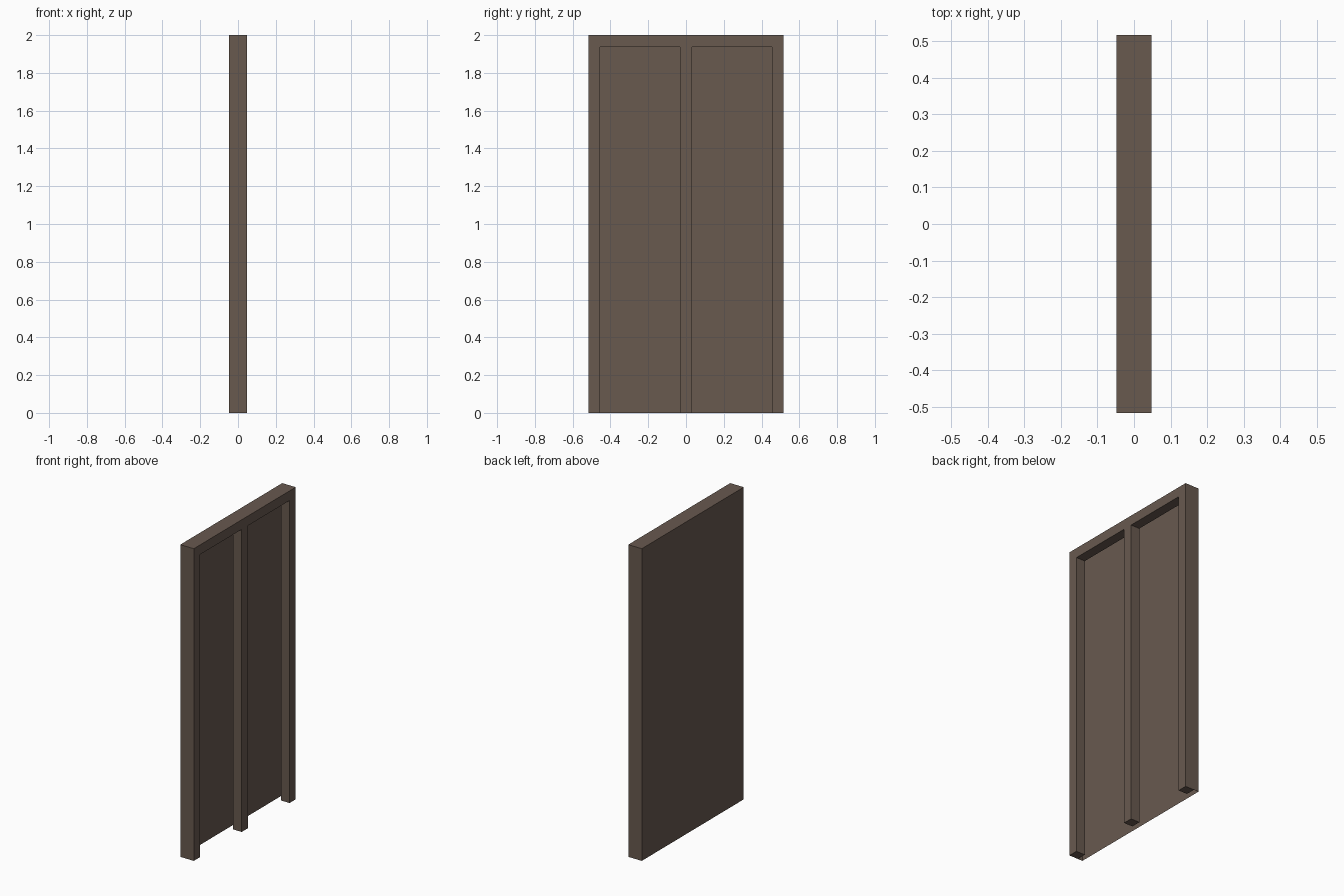
import bpy, bmesh
from mathutils import Vector

old = bpy.data.objects.get("Cube")
if old:
    bpy.data.objects.remove(old, do_unlink=True)

HALF_W, HEIGHT = 0.516, 2.0      # overall width (y) and height
BACK, FRONT = -0.048, 0.048      # overall thickness (x)
TIMBER = 0.062                   # square timber section
SEAT = FRONT - TIMBER            # rear plane of the frame

# Brown wood
wood = bpy.data.materials.new("brown_wood")
wood.use_nodes = True
color = (0.138, 0.100, 0.078, 1)
wood.diffuse_color = color
bsdf = next(n for n in wood.node_tree.nodes if n.type == 'BSDF_PRINCIPLED')
bsdf.inputs["Base Color"].default_value = color
bsdf.inputs["Roughness"].default_value = 0.8


def finish(name, bm):
    mesh = bpy.data.meshes.new(name)
    bm.to_mesh(mesh)
    bm.free()
    mesh.materials.append(wood)
    obj = bpy.data.objects.new(name, mesh)
    bpy.context.collection.objects.link(obj)
    return obj


def extrude_profile(bm, points, x0, x1):
    """Extrude a closed (y, z) outline from x0 to x1."""
    face = bm.faces.new([bm.verts.new((x0, y, z)) for y, z in points])
    result = bmesh.ops.extrude_face_region(bm, geom=[face])
    moved = [v for v in result["geom"] if isinstance(v, bmesh.types.BMVert)]
    bmesh.ops.translate(bm, verts=moved, vec=(x1 - x0, 0, 0))
    bmesh.ops.recalc_face_normals(bm, faces=bm.faces)


# Frame: top rail with three uprights, open at the floor
rail = HEIGHT - TIMBER
inner, mid = HALF_W - TIMBER, TIMBER / 2
half = [(HALF_W, HEIGHT), (HALF_W, 0), (inner, 0), (inner, rail), (mid, rail), (mid, 0)]
outline = half + [(-y, z) for y, z in reversed(half)]
bm = bmesh.new()
extrude_profile(bm, outline, SEAT, FRONT)
finish("timber_frame", bm)

# Backing: shallow shell behind the frame, open at its front and at the floor
bm = bmesh.new()
extrude_profile(bm, [(HALF_W, HEIGHT), (HALF_W, 0), (-HALF_W, 0), (-HALF_W, HEIGHT)],
                BACK, SEAT)
open_faces = [f for f in bm.faces
              if f.normal.dot(Vector((1, 0, 0))) > 0.9 or f.normal.z < -0.9]
bmesh.ops.delete(bm, geom=open_faces, context='FACES')
finish("backing_panel", bm)
